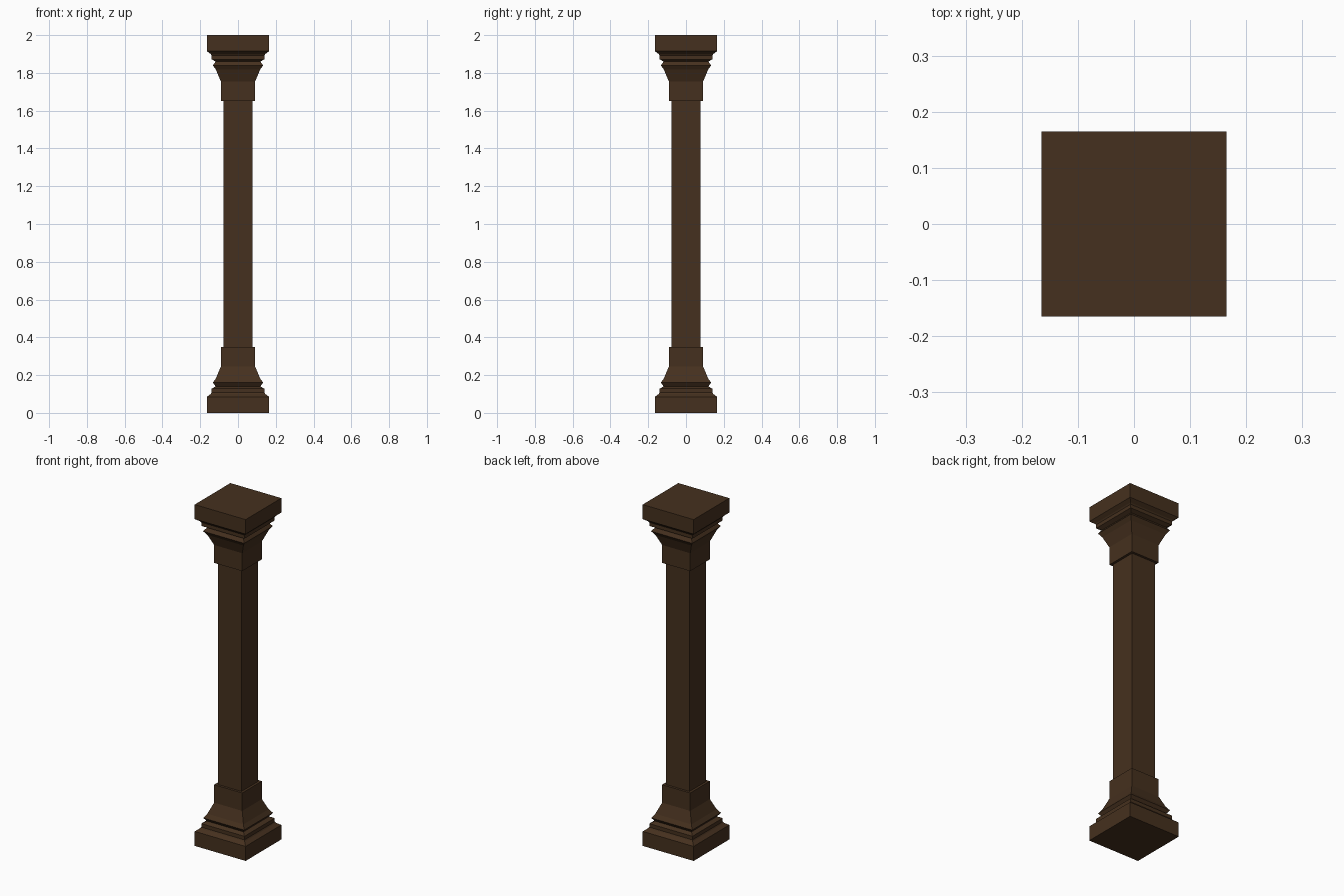
import bpy, bmesh

if "Cube" in bpy.data.objects:
    bpy.data.objects.remove(bpy.data.objects["Cube"])

wood = bpy.data.materials.new("dark_wood")
wood.diffuse_color = (0.06, 0.03, 0.013, 1)
wood.use_nodes = True
wood.node_tree.nodes["Principled BSDF"].inputs["Base Color"].default_value = wood.diffuse_color


def square_stack(name, profile):
    """Sweep a (half width, height) profile around a square, capped at both ends."""
    bm = bmesh.new()
    rings = [[bm.verts.new((sx * w, sy * w, z))
              for sx, sy in ((-1, -1), (1, -1), (1, 1), (-1, 1))]
             for w, z in profile]
    for a, b in zip(rings, rings[1:]):
        for i in range(4):
            j = (i + 1) % 4
            bm.faces.new((a[i], a[j], b[j], b[i]))
    bm.faces.new(rings[0])
    bm.faces.new(rings[-1])
    bmesh.ops.recalc_face_normals(bm, faces=bm.faces[:])
    mesh = bpy.data.meshes.new(name)
    bm.to_mesh(mesh)
    bm.free()
    mesh.materials.append(wood)
    obj = bpy.data.objects.new(name, mesh)
    bpy.context.collection.objects.link(obj)
    return obj


# Plinth, stepped moulding, flared neck and collar
moulding = [(0.165, 0), (0.165, 0.085), (0.145, 0.10), (0.14, 0.107),
            (0.14, 0.128), (0.118, 0.14), (0.133, 0.16), (0.117, 0.183),
            (0.091, 0.245), (0.091, 0.35)]

square_stack("base", moulding)
# The capital is the base turned upside down
square_stack("capital", [(w, 2 - z) for w, z in moulding])
# Plain square shaft between the collars
square_stack("shaft", [(0.077, 0.35), (0.077, 1.65)])
